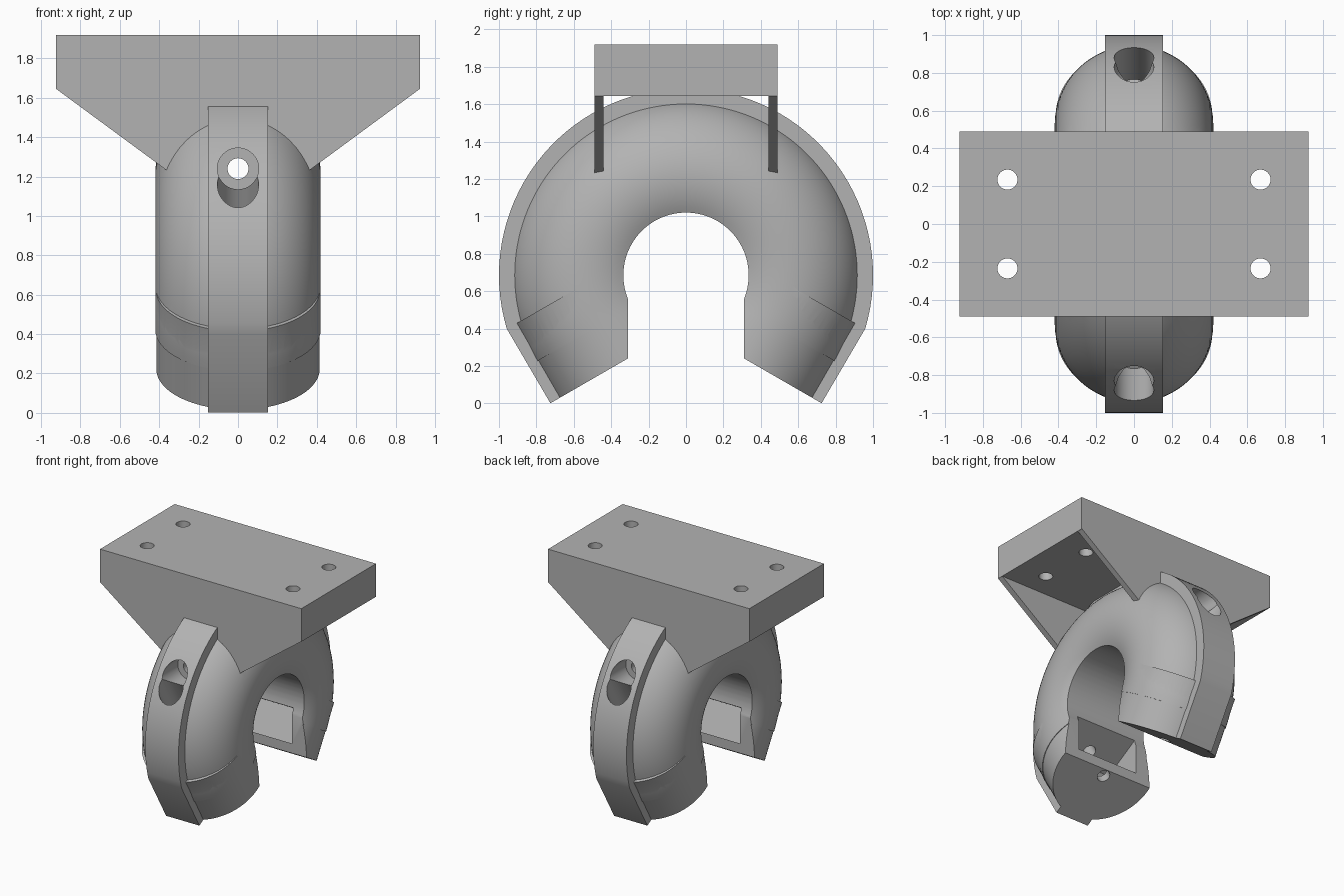
import bpy, bmesh, math
from mathutils import Vector, Matrix

if "Cube" in bpy.data.objects:
    bpy.data.objects.remove(bpy.data.objects["Cube"])

grey = bpy.data.materials.new("plain grey")
grey.use_nodes = True
grey.diffuse_color = (0.45, 0.45, 0.45, 1)
grey.node_tree.nodes["Principled BSDF"].inputs["Base Color"].default_value = grey.diffuse_color

HUB = 0.685                  # height of the ring centre
RING, TUBE = 0.525, 0.42     # ring and tube radii
TILT = math.radians(30)      # legs lean inwards by this angle
HALF_LEG = 0.23


def polar(radius, angle):
    return radius * math.cos(angle), HUB + radius * math.sin(angle)


def leg_point(side, radius, along):
    """Point on a leg: radius from the hub, distance along the leg (up is positive)."""
    y, z = polar(radius, -TILT)
    return Vector((0, side * (y + along * math.sin(TILT)), z + along * math.cos(TILT)))


def make(name, bm):
    bmesh.ops.recalc_face_normals(bm, faces=bm.faces)
    mesh = bpy.data.meshes.new(name)
    bm.to_mesh(mesh)
    bm.free()
    obj = bpy.data.objects.new(name, mesh)
    bpy.context.collection.objects.link(obj)
    mesh.materials.append(grey)
    return obj


def rod(name, a, b, radius, segments=48):
    a, b = Vector(a), Vector(b)
    bm = bmesh.new()
    turn = (b - a).to_track_quat('Z', 'Y').to_matrix().to_4x4()
    bmesh.ops.create_cone(bm, cap_ends=True, segments=segments, radius1=radius, radius2=radius,
                          depth=(b - a).length, matrix=Matrix.Translation((a + b) / 2) @ turn)
    return make(name, bm)


def box(name, center, size, tilt=0):
    bm = bmesh.new()
    bmesh.ops.create_cube(bm, size=1, matrix=Matrix.Translation(center)
                          @ Matrix.Rotation(tilt, 4, 'X') @ Matrix.Diagonal((*size, 1)))
    return make(name, bm)


def extrude(name, points, offset):
    bm = bmesh.new()
    face = bm.faces.new([bm.verts.new(p) for p in points])
    out = bmesh.ops.extrude_face_region(bm, geom=[face])
    verts = [v for v in out["geom"] if isinstance(v, bmesh.types.BMVert)]
    bmesh.ops.translate(bm, vec=offset, verts=verts)
    return make(name, bm)


def combine(target, others, operation):
    for other in others:
        mod = target.modifiers.new("cut", 'BOOLEAN')
        mod.operation, mod.solver, mod.object = operation, 'EXACT', other
        other.hide_render = True
        bpy.context.view_layer.objects.active = target
        bpy.ops.object.modifier_apply(modifier=mod.name)
        bpy.data.objects.remove(other)


# Ring body: a round section swept around the hub
bm = bmesh.new()
steps, sides = 96, 64
start, sweep = -TILT, math.pi + 2 * TILT
loops = []
for i in range(steps + 1):
    a = start + sweep * i / steps
    loop = []
    for j in range(sides):
        t = 2 * math.pi * j / sides
        y, z = polar(RING + TUBE * math.cos(t), a)
        loop.append(bm.verts.new((TUBE * math.sin(t), y, z)))
    loops.append(loop)
for one, two in zip(loops, loops[1:]):
    for j in range(sides):
        k = (j + 1) % sides
        bm.faces.new((one[j], one[k], two[k], two[j]))
bm.faces.new(loops[0])
bm.faces.new(loops[-1])
body = make("hook_body", bm)

# Straight legs
combine(body, [rod("leg", leg_point(s, RING, -HALF_LEG), leg_point(s, RING, HALF_LEG), 0.415, 96)
               for s in (1, -1)], 'UNION')

# Raised flat band round the outside
outline = [leg_point(1, 0.97, -HALF_LEG)]
first = math.radians(-16.6)
for i in range(65):
    y, z = polar(1.0, first + (math.pi - 2 * first) * i / 64)
    outline.append(Vector((0, y, z)))
outline += [leg_point(-1, 0.97, -HALF_LEG), leg_point(-1, 0.7, -HALF_LEG)]
for i in range(49):
    y, z = polar(0.7, math.pi + TILT - sweep * i / 48)
    outline.append(Vector((0, y, z)))
outline.append(leg_point(1, 0.7, -HALF_LEG))
band = extrude("band", [p - Vector((0.153, 0, 0)) for p in outline], (0.306, 0, 0))
combine(body, [band], 'UNION')

# Mounting plate with two tapered side walls
mount = box("mounting_plate", (0, 0, 1.782), (1.85, 0.98, 0.275))
for s in (1, -1):
    corners = [(-0.925, 1.646), (-0.36, 1.23), (0.36, 1.23), (0.925, 1.646), (0.925, 1.75), (-0.925, 1.75)]
    wall = extrude("wall", [(x, s * 0.49, z) for x, z in corners], (0, -s * 0.048, 0))
    combine(mount, [wall], 'UNION')
combine(body, [mount], 'UNION')

# Central opening and gap between the legs
cutters = [rod("opening", (-1, 0, HUB), (1, 0, HUB), 0.335, 96),
           box("gap", (0, 0, 0.25), (2, 0.62, 0.72))]

# Plate screw holes
for x in (-0.67, 0.67):
    for y in (-0.235, 0.235):
        cutters.append(rod("screw_hole", (x, y, 1.5), (x, y, 2.1), 0.053, 32))

# Cross bolt hole, leg bolt holes and leg pockets
cutters.append(rod("cross_hole", (0, -1.2, 1.24), (0, 1.2, 1.24), 0.053, 32))
for s in (1, -1):
    cutters += [
        rod("cross_counterbore", (0, s * 0.64, 1.24), (0, s * 1.2, 1.24), 0.105),
        rod("leg_hole", leg_point(s, RING + 0.02, -0.4), leg_point(s, RING + 0.02, 0.7), 0.05, 32),
        rod("leg_counterbore", leg_point(s, RING, 0.44), leg_point(s, RING, 1.2), 0.105),
        box("pocket", leg_point(s, 0.47, -0.03), (0.56, 0.4, 0.26), -s * TILT),
    ]
combine(body, cutters, 'DIFFERENCE')

body.name = "hook_mount"
bpy.ops.object.select_all(action='DESELECT')
body.select_set(True)
bpy.context.view_layer.objects.active = body
bpy.ops.object.shade_smooth_by_angle(angle=math.radians(25))
